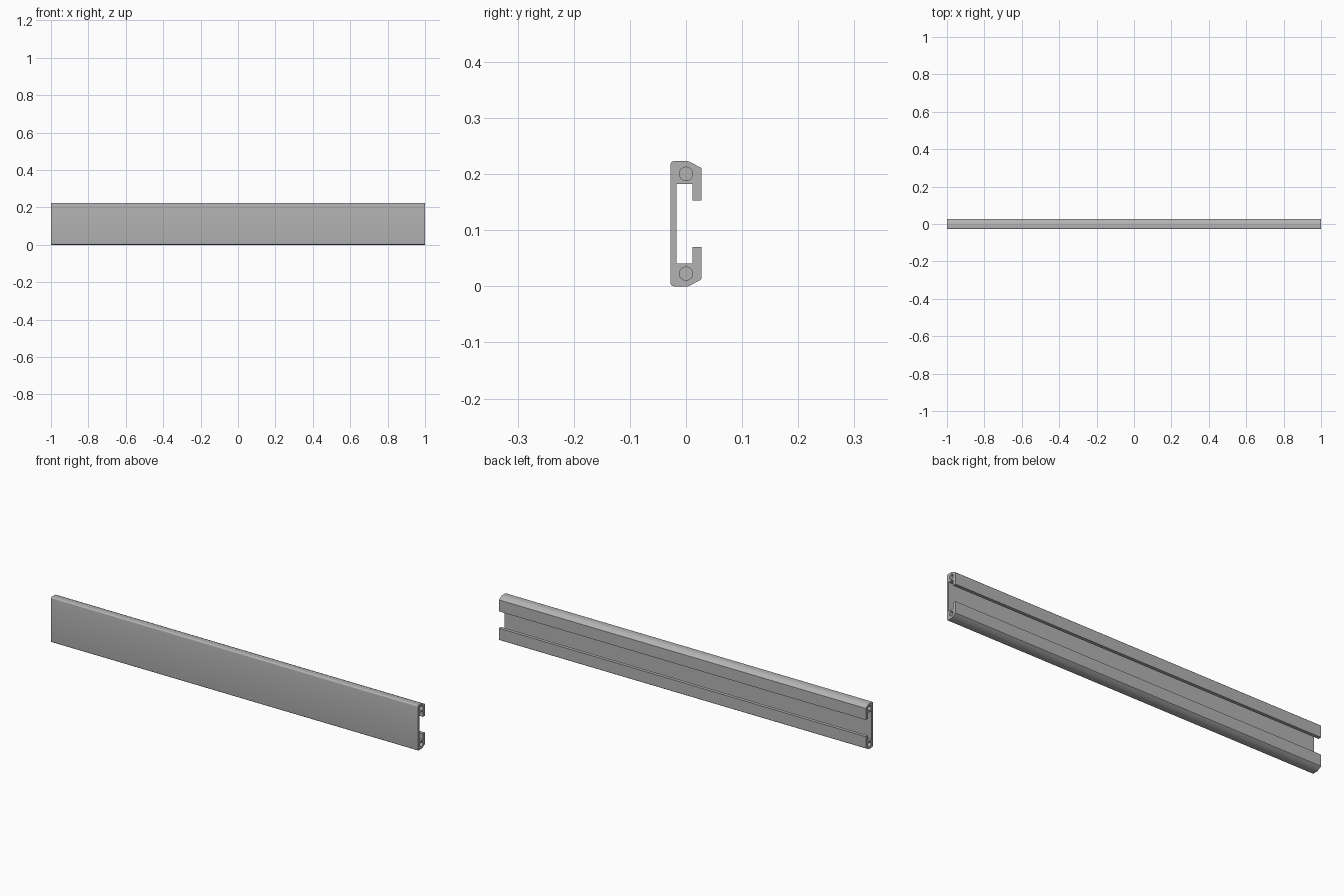
import bpy, bmesh, math

if "Cube" in bpy.data.objects:
    bpy.data.objects.remove(bpy.data.objects["Cube"])

LENGTH, HEIGHT = 2.0, 0.223
HOLE_R, HOLE_DEPTH, HOLE_Z = 0.0118, 0.1, 0.0225

grey = bpy.data.materials.new("aluminium grey")
grey.diffuse_color = (0.45, 0.45, 0.45, 1)
grey.use_nodes = True
grey.node_tree.nodes["Principled BSDF"].inputs["Base Color"].default_value = grey.diffuse_color

# Lower half of the C-shaped section as (y, z): web, cavity, lip, sloped edge, rounded corner
half = [(-0.017, 0.041), (0.0115, 0.041), (0.0115, 0.07), (0.028, 0.07),
        (0.028, 0.0135), (0.0265, 0.0118), (0.007, 0.0012), (0.003, 0.0)]
r = 0.007
for i in range(6):
    a = math.radians(270 - 18 * i)
    half.append((-0.028 + r + r * math.cos(a), r + r * math.sin(a)))
section = half + [(y, HEIGHT - z) for y, z in reversed(half)]

# Extruded rail
bm = bmesh.new()
face = bm.faces.new([bm.verts.new((-LENGTH / 2, y, z)) for y, z in section])
ext = bmesh.ops.extrude_face_region(bm, geom=[face])
verts = [v for v in ext["geom"] if isinstance(v, bmesh.types.BMVert)]
bmesh.ops.translate(bm, verts=verts, vec=(LENGTH, 0, 0))
bmesh.ops.recalc_face_normals(bm, faces=bm.faces)
mesh = bpy.data.meshes.new("rail")
bm.to_mesh(mesh)
bm.free()
mesh.materials.append(grey)
rail = bpy.data.objects.new("rail", mesh)
bpy.context.collection.objects.link(rail)

# Blind screw holes in both ends
cutters = []
for x in (-LENGTH / 2, LENGTH / 2):
    for z in (HOLE_Z, HEIGHT - HOLE_Z):
        bpy.ops.mesh.primitive_cylinder_add(vertices=32, radius=HOLE_R, depth=2 * HOLE_DEPTH,
                                            location=(x, 0, z), rotation=(0, math.pi / 2, 0))
        cutter = bpy.context.object
        cutter.name = "screw_hole_cutter"
        cutter.hide_render = True
        cutter.data.materials.append(grey)
        mod = rail.modifiers.new("screw_hole", 'BOOLEAN')
        mod.operation = 'DIFFERENCE'
        mod.solver = 'EXACT'
        mod.object = cutter
        cutters.append(cutter)

bpy.ops.object.select_all(action='DESELECT')
rail.select_set(True)
bpy.context.view_layer.objects.active = rail
for mod in list(rail.modifiers):
    bpy.ops.object.modifier_apply(modifier=mod.name)
for cutter in cutters:
    bpy.data.objects.remove(cutter)

# Smooth rounded edges, sharp corners
bpy.ops.object.shade_smooth_by_angle(angle=math.radians(30))
